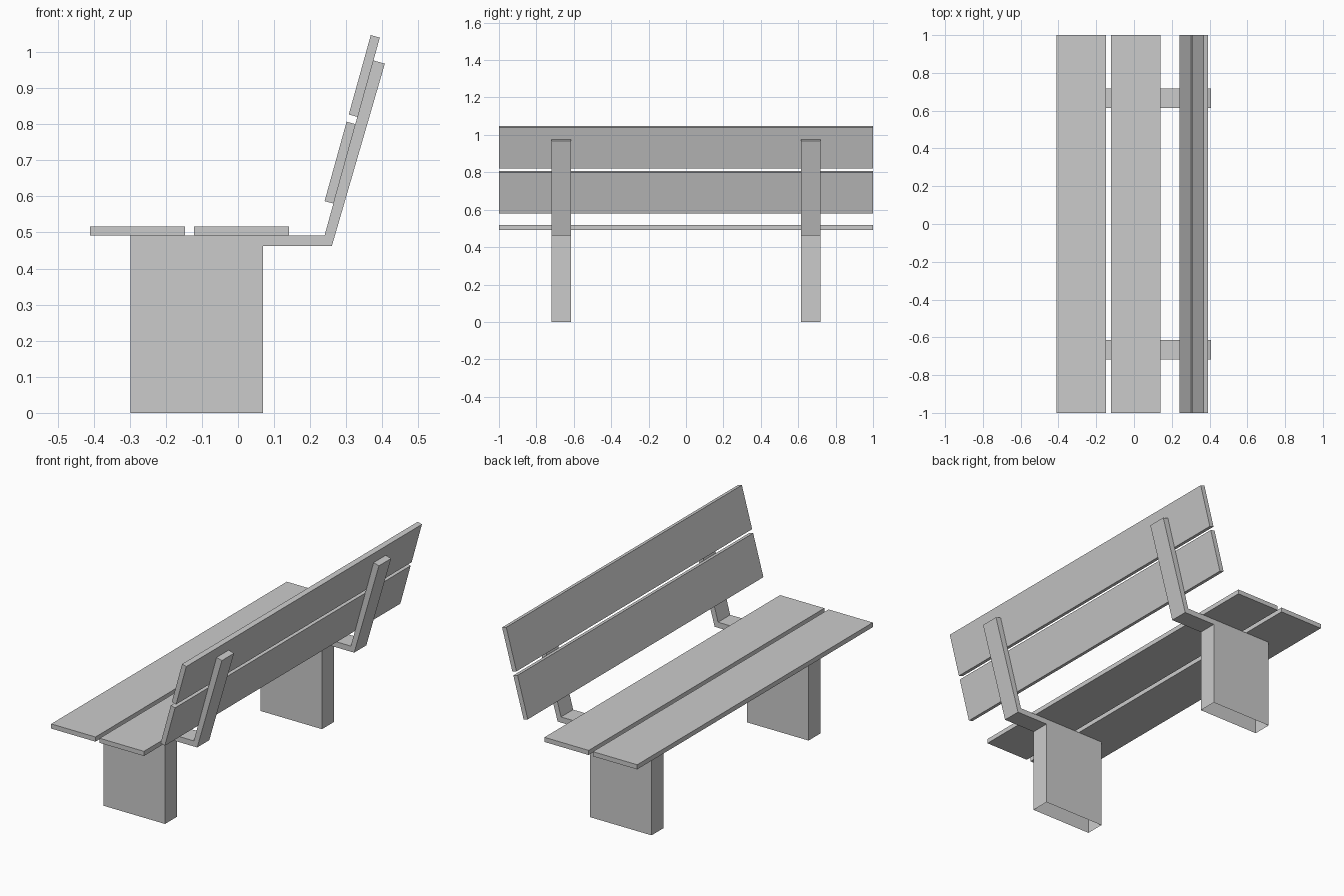
import bpy, bmesh

if "Cube" in bpy.data.objects:
    bpy.data.objects.remove(bpy.data.objects["Cube"])


def extrude_profile(name, profile, y0, y1, open_bottom=False):
    """Extrude an (x, z) outline along y into a solid."""
    bm = bmesh.new()
    face = bm.faces.new([bm.verts.new((x, y0, z)) for x, z in profile])
    ext = bmesh.ops.extrude_face_region(bm, geom=[face], use_keep_orig=True)
    verts = [g for g in ext["geom"] if isinstance(g, bmesh.types.BMVert)]
    bmesh.ops.translate(bm, verts=verts, vec=(0, y1 - y0, 0))
    bmesh.ops.recalc_face_normals(bm, faces=bm.faces[:])
    if open_bottom:
        low = [f for f in bm.faces if all(v.co.z < 1e-5 for v in f.verts)]
        bmesh.ops.delete(bm, geom=low, context='FACES_ONLY')
    mesh = bpy.data.meshes.new(name)
    bm.to_mesh(mesh)
    bm.free()
    obj = bpy.data.objects.new(name, mesh)
    bpy.context.collection.objects.link(obj)
    return obj


# Seat planks
for name, x0, x1 in (("seat_plank_front", -0.41, -0.147),
                     ("seat_plank_rear", -0.122, 0.141)):
    extrude_profile(name, [(x0, 0.492), (x1, 0.492), (x1, 0.517), (x0, 0.517)], -1, 1)

# Leaning backrest planks
extrude_profile("backrest_plank_lower",
                [(0.240, 0.587), (0.265, 0.580), (0.326, 0.800), (0.301, 0.807)], -1, 1)
extrude_profile("backrest_plank_upper",
                [(0.307, 0.827), (0.332, 0.820), (0.393, 1.040), (0.368, 1.047)], -1, 1)

# Legs with one-piece back supports, hollow underneath
support = [(-0.298, 0), (0.069, 0), (0.069, 0.462), (0.260, 0.462),
           (0.407, 0.968), (0.374, 0.977), (0.240, 0.492), (-0.298, 0.492)]
for side, y0, y1 in (("left", -0.718, -0.615), ("right", 0.615, 0.718)):
    extrude_profile("leg_support_" + side, support, y0, y1, open_bottom=True)
